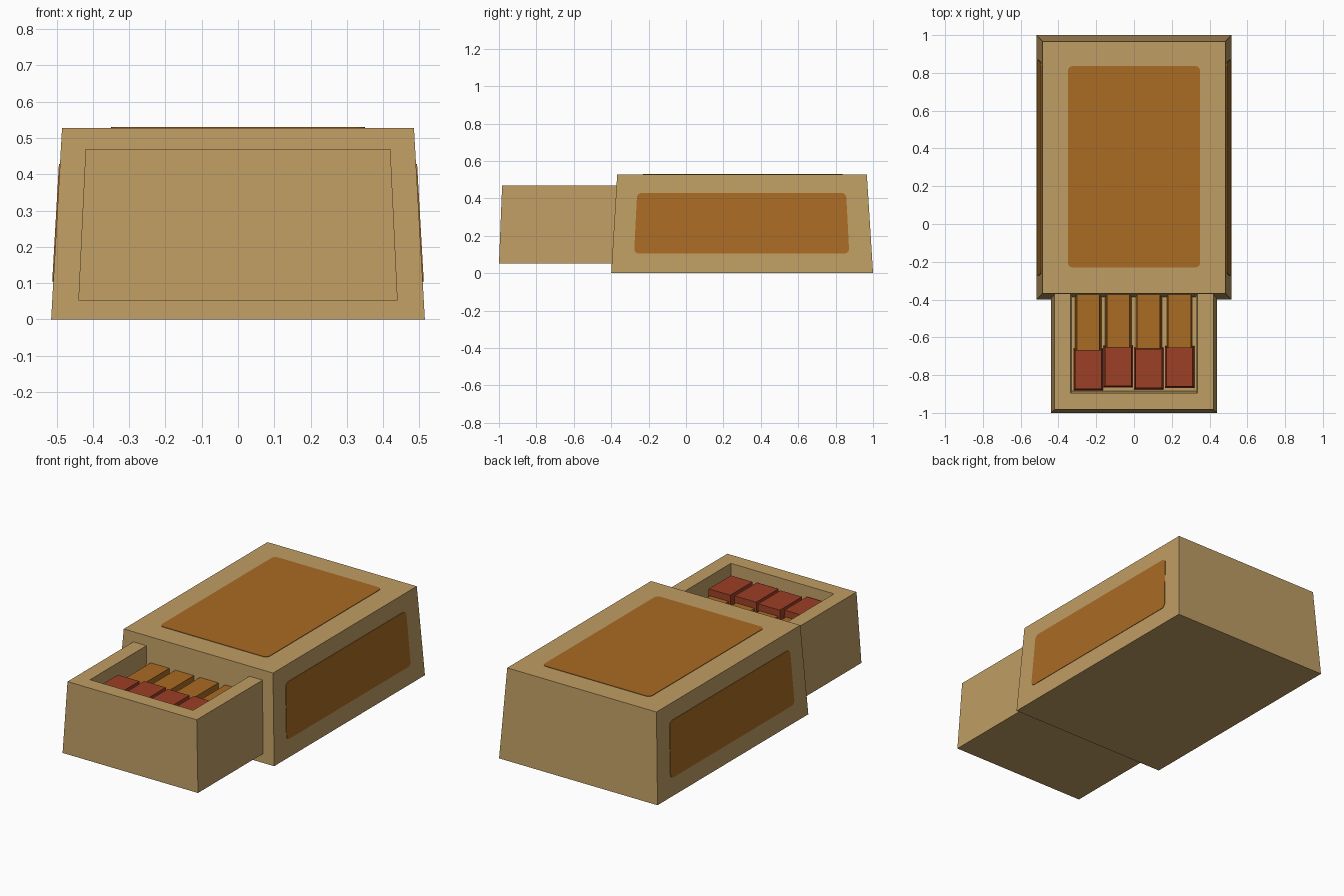
import bpy, bmesh, math

if "Cube" in bpy.data.objects:
    bpy.data.objects.remove(bpy.data.objects["Cube"])


def material(name, rgb):
    m = bpy.data.materials.new(name)
    m.diffuse_color = (*rgb, 1)
    m.use_nodes = True
    m.node_tree.nodes["Principled BSDF"].inputs["Base Color"].default_value = m.diffuse_color
    return m


CARD = material("tan card", (0.52, 0.338, 0.126))
AMBER = material("amber wood", (0.40, 0.146, 0.017))
RED = material("red tip", (0.33, 0.05, 0.018))


def skin(name, rings, mat):
    """Closed solid through a list of rings with equal point counts."""
    bm = bmesh.new()
    loops = [[bm.verts.new(p) for p in ring] for ring in rings]
    n = len(loops[0])
    for a, b in zip(loops, loops[1:]):
        for i in range(n):
            j = (i + 1) % n
            bm.faces.new((a[i], a[j], b[j], b[i]))
    bm.faces.new(loops[0])
    bm.faces.new(loops[-1])
    bmesh.ops.recalc_face_normals(bm, faces=bm.faces)
    me = bpy.data.meshes.new(name)
    bm.to_mesh(me)
    bm.free()
    me.materials.append(mat)
    ob = bpy.data.objects.new(name, me)
    bpy.context.collection.objects.link(ob)
    return ob


def rect(x0, x1, y0, y1, z):
    return [(x0, y0, z), (x1, y0, z), (x1, y1, z), (x0, y1, z)]


def rounded(w, h, r=0.025, steps=4):
    """Rounded rectangle outline with half sizes w and h."""
    pts = []
    for q, (sx, sy) in enumerate([(1, 1), (-1, 1), (-1, -1), (1, -1)]):
        for k in range(steps + 1):
            a = math.pi / 2 * (q + k / steps)
            pts.append((sx * (w - r) + r * math.cos(a),
                        sy * (h - r) + r * math.sin(a)))
    return pts


# Outer sleeve, tapering upward
skin("sleeve", [rect(-0.515, 0.515, -0.40, 1.0, 0),
                rect(-0.485, 0.485, -0.368, 0.967, 0.527)], CARD)

# Sliding tray with its hollow
skin("tray", [rect(-0.44, 0.44, -1.0, 0.75, 0.052),
              rect(-0.42, 0.42, -0.983, 0.73, 0.47),
              rect(-0.335, 0.335, -0.895, 0.65, 0.47),
              rect(-0.328, 0.328, -0.885, 0.64, 0.24)], CARD)

# Top label plate
skin("top_label", [[(u, v + 0.303, z) for u, v in rounded(0.35, 0.533)]
                   for z in (0.522, 0.53)], AMBER)

# Striking strips following the sloped sides
for side, label in ((-1, "left"), (1, "right")):
    rings = []
    for off in (-0.005, 0.003):
        ring = []
        for u, v in rounded(0.567, 0.162):
            z = 0.267 + v
            x = 0.515 - 0.03 * z / 0.527 + off
            ring.append((side * x, 0.2975 + u * (1 - 0.09 * v), z))
        rings.append(ring)
    skin(label + "_striking_strip", rings, AMBER)

# Matches: stick and thicker tip; (centre x, tip front y)
for i, (x, y) in enumerate([(-0.243, -0.882), (-0.083, -0.866),
                            (0.077, -0.876), (0.241, -0.869)], 1):
    skin(f"match_stick_{i}", [rect(x - 0.07, x + 0.07, y + 0.1, 0.3, 0.245),
                              rect(x - 0.06, x + 0.06, y + 0.1, 0.3, 0.38)], AMBER)
    skin(f"match_tip_{i}", [rect(x - 0.078, x + 0.078, y, y + 0.222, 0.242),
                            rect(x - 0.07, x + 0.07, y + 0.008, y + 0.214, 0.418)], RED)
